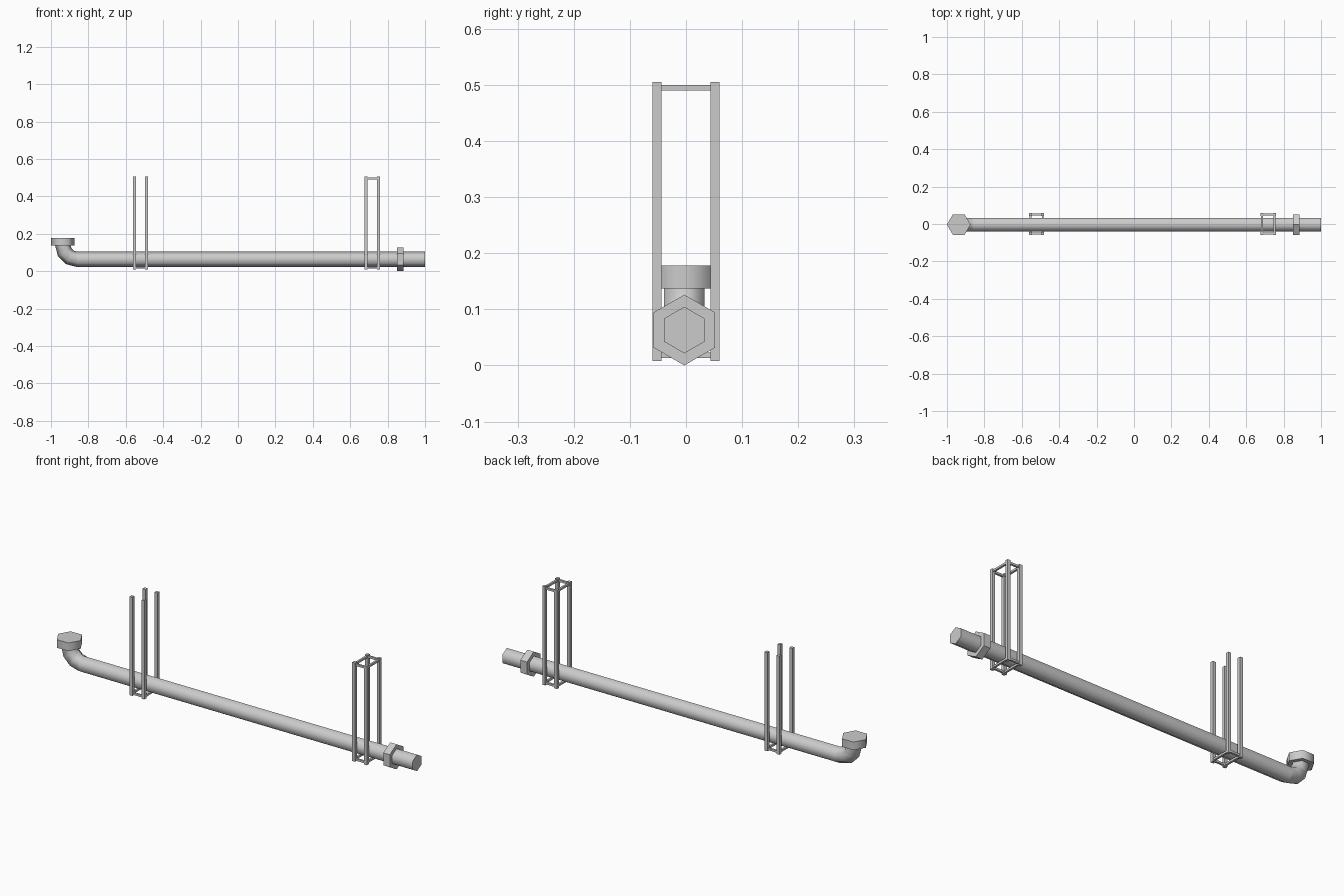
import bpy, bmesh
from math import radians, sin, cos, pi
from mathutils import Vector

if "Cube" in bpy.data.objects:
    bpy.data.objects.remove(bpy.data.objects["Cube"])

YC, ZC = -0.003, 0.063      # pipe axis
R_PIPE, R_NUT = 0.0415, 0.063


def sweep(name, stations, radius, caps=True, smooth=True):
    """Hexagonal tube through (x, z, angle) stations; angle turns the ring from facing x to facing z."""
    bm = bmesh.new()
    rings = []
    for x, z, a in stations:
        n = Vector((sin(a), 0, cos(a)))
        c = Vector((x, YC, z))
        rings.append([bm.verts.new(c + n * radius * cos(k * pi / 3)
                      + Vector((0, radius * sin(k * pi / 3), 0))) for k in range(6)])
    for r0, r1 in zip(rings, rings[1:]):
        for k in range(6):
            j = (k + 1) % 6
            bm.faces.new((r0[k], r0[j], r1[j], r1[k]))
    if caps:
        bm.faces.new(rings[0])
        bm.faces.new(rings[-1][::-1])
    bmesh.ops.recalc_face_normals(bm, faces=bm.faces)
    me = bpy.data.meshes.new(name)
    bm.to_mesh(me)
    bm.free()
    ob = bpy.data.objects.new(name, me)
    bpy.context.collection.objects.link(ob)
    if smooth:
        bpy.ops.object.select_all(action='DESELECT')
        ob.select_set(True)
        bpy.context.view_layer.objects.active = ob
        bpy.ops.object.shade_smooth_by_angle(angle=radians(65))
    return ob


def box(name, center, size):
    bpy.ops.mesh.primitive_cube_add(size=1, location=center)
    ob = bpy.context.object
    ob.name = ob.data.name = name
    ob.scale = size
    bpy.ops.object.transform_apply(location=False, rotation=False, scale=True)


# Main pipe and its collar
sweep("pipe", [(-0.86, ZC, 0), (1.0, ZC, 0)], R_PIPE)
sweep("pipe_collar", [(0.85, ZC, 0), (0.886, ZC, 0)], R_NUT, smooth=False)

# Elbow turning upward, ending in a hexagonal cap
BEND = 0.077
bend = [(-0.86 - BEND * sin(a), ZC + BEND * (1 - cos(a)), a)
        for a in (radians(30 * i) for i in range(4))]
sweep("elbow", bend, R_PIPE, caps=False)
sweep("elbow_cap", [(-0.937, 0.137, pi / 2), (-0.937, 0.178, pi / 2)], R_NUT)


# Hangers: four posts joined by square frames of thin bars
def hanger(name, cx, frame_heights):
    dx, dy, w, t = 0.033, 0.0515, 0.016, 0.010
    for sx in (-1, 1):
        for sy in (-1, 1):
            box(name + "_post", (cx + sx * dx, sy * dy, 0.2565), (w, w, 0.497))
    for z in frame_heights:
        for s in (-1, 1):
            box(name + "_side_bar", (cx, s * dy, z), (2 * dx, t, t))
            box(name + "_cross_bar", (cx + s * dx, 0, z), (t, 2 * dy, t))


hanger("left_hanger", -0.521, [0.018])
hanger("right_hanger", 0.718, [0.018, 0.495])
